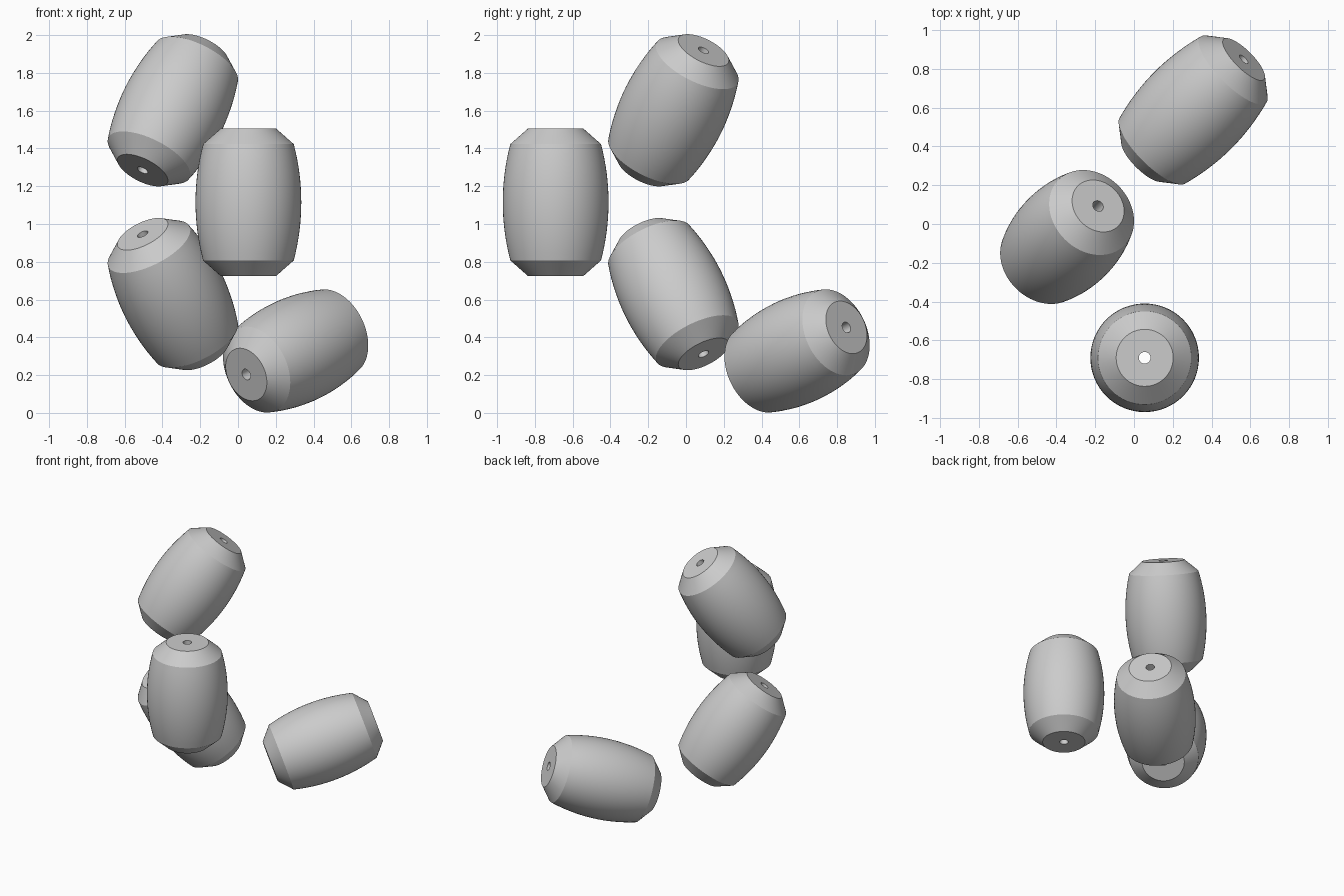
import bpy, bmesh, math
from mathutils import Vector, Matrix

if "Cube" in bpy.data.objects:
    bpy.data.objects.remove(bpy.data.objects["Cube"])

HALF, SHOULDER = 0.39, 0.308          # half length, half length of bulging wall
R_MAX, R_SHOULDER = 0.28, 0.24        # belly and shoulder radii
R_CAP, R_HOLE = 0.147, 0.03           # flat end and bore radii
SEGMENTS, WALL_STEPS = 64, 16

grey = bpy.data.materials.new("light_grey")
grey.diffuse_color = (0.6, 0.6, 0.6, 1)
grey.use_nodes = True
grey.node_tree.nodes["Principled BSDF"].inputs["Base Color"].default_value = grey.diffuse_color


def bead_profile():
    """Closed half section: bore, flat ends, chamfers and an arc wall."""
    sag = R_MAX - R_SHOULDER
    arc = (SHOULDER ** 2 + sag ** 2) / (2 * sag)
    wall = []
    for i in range(WALL_STEPS + 1):
        z = SHOULDER * (2 * i / WALL_STEPS - 1)
        wall.append((R_MAX - arc + math.sqrt(arc * arc - z * z), z))
    return [(R_HOLE, -HALF), (R_CAP, -HALF)] + wall + [(R_CAP, HALF), (R_HOLE, HALF)]


def make_bead(name, centre, axis):
    """Lathe the section around z, then aim it along the axis."""
    bm = bmesh.new()
    rings = []
    for r, z in bead_profile():
        rings.append([bm.verts.new((r * math.cos(a), r * math.sin(a), z))
                      for a in (math.tau * s / SEGMENTS for s in range(SEGMENTS))])
    for i, ring in enumerate(rings):
        nxt = rings[(i + 1) % len(rings)]
        for s in range(SEGMENTS):
            t = (s + 1) % SEGMENTS
            bm.faces.new((ring[s], ring[t], nxt[t], nxt[s]))
    bmesh.ops.recalc_face_normals(bm, faces=bm.faces)
    mesh = bpy.data.meshes.new(name)
    bm.to_mesh(mesh)
    bm.free()
    mesh.materials.append(grey)
    obj = bpy.data.objects.new(name, mesh)
    bpy.context.collection.objects.link(obj)
    turn = Vector((0, 0, 1)).rotation_difference(Vector(axis).normalized())
    obj.matrix_world = Matrix.Translation(centre) @ turn.to_matrix().to_4x4()
    bpy.ops.object.select_all(action='DESELECT')
    obj.select_set(True)
    bpy.context.view_layer.objects.active = obj
    bpy.ops.object.shade_smooth_by_angle(angle=math.radians(25))


# four drilled barrel beads, arranged in space
make_bead("upright_bead", (0.055, -0.69, 1.115), (0, 0, 1))
make_bead("upper_bead", (-0.345, -0.067, 1.602), (0.41, 0.41, 0.815))
make_bead("lower_bead", (-0.345, -0.067, 0.629), (-0.41, -0.41, 0.815))
make_bead("leaning_bead", (0.305, 0.588, 0.328), (0.67, 0.67, 0.32))
